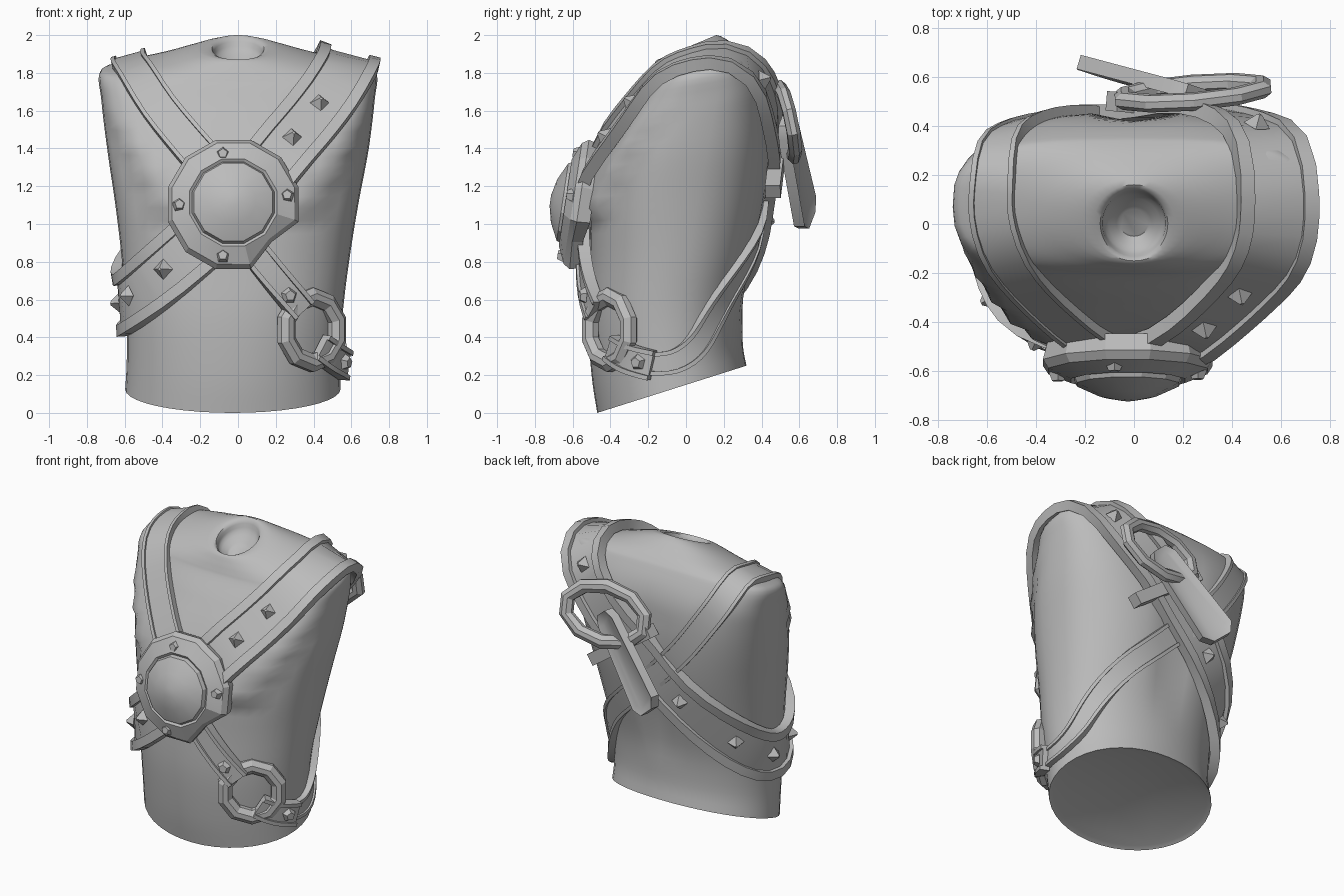
import bpy, bmesh, math
from mathutils import Vector, Matrix
from mathutils.bvhtree import BVHTree

if "Cube" in bpy.data.objects:
    bpy.data.objects.remove(bpy.data.objects["Cube"])

grey = bpy.data.materials.new("stone_grey")
grey.diffuse_color = (0.5, 0.5, 0.5, 1)
grey.use_nodes = True
grey.node_tree.nodes["Principled BSDF"].inputs["Base Color"].default_value = grey.diffuse_color


def finish(bm, name, angle=35):
    bmesh.ops.recalc_face_normals(bm, faces=bm.faces)
    me = bpy.data.meshes.new(name)
    bm.to_mesh(me)
    bm.free()
    ob = bpy.data.objects.new(name, me)
    me.materials.append(grey)
    bpy.context.collection.objects.link(ob)
    bpy.ops.object.select_all(action='DESELECT')
    ob.select_set(True)
    bpy.context.view_layer.objects.active = ob
    bpy.ops.object.shade_smooth_by_angle(angle=math.radians(angle))
    return ob


def catmull(pts, steps, cyclic=False):
    """Smooth resampling of a list of vectors."""
    n, out = len(pts), []
    for i in range(n if cyclic else n - 1):
        if cyclic:
            p = [pts[(i + k) % n] for k in (-1, 0, 1, 2)]
        else:
            p = [pts[min(max(i + k, 0), n - 1)] for k in (-1, 0, 1, 2)]
        for s in range(steps):
            t = s / steps
            out.append((p[1] * 2 + (p[2] - p[0]) * t + (p[0] * 2 - p[1] * 5 + p[2] * 4 - p[3]) * t * t
                        + (p[1] * 3 - p[0] - p[2] * 3 + p[3]) * t ** 3) * 0.5)
    if not cyclic:
        out.append(pts[-1].copy())
    return out


def skin(bm, rings, cyclic=False):
    """Bridge equal-sized closed vertex rings."""
    n = len(rings[0])
    for i in range(len(rings) if cyclic else len(rings) - 1):
        a, b = rings[i], rings[(i + 1) % len(rings)]
        for j in range(n):
            k = (j + 1) % n
            bm.faces.new((a[j], a[k], b[k], b[j]))


def frame(origin, normal, up='Y'):
    return Matrix.Translation(origin) @ Vector(normal).to_track_quat('Z', up).to_matrix().to_4x4()


# Torso: tilted rings as front y, front z, back y, back z, half width, front and back roundness
stations = [Vector(r) for r in (
    (-0.47, 0.00, 0.32, 0.25, 0.57, 2.0, 2.1), (-0.50, 0.20, 0.30, 0.38, 0.565, 2.0, 2.1),
    (-0.52, 0.50, 0.31, 0.60, 0.575, 2.1, 2.2), (-0.51, 0.80, 0.37, 0.87, 0.605, 2.2, 2.3),
    (-0.50, 1.08, 0.43, 1.15, 0.645, 2.3, 2.4), (-0.46, 1.30, 0.455, 1.40, 0.685, 2.3, 2.6),
    (-0.39, 1.46, 0.45, 1.60, 0.71, 2.3, 2.8), (-0.305, 1.61, 0.42, 1.73, 0.725, 2.3, 3.0),
    (-0.22, 1.73, 0.36, 1.85, 0.735, 2.3, 3.0), (-0.20, 1.77, 0.33, 1.89, 0.66, 2.3, 2.8),
    (-0.18, 1.82, 0.27, 1.94, 0.44, 2.1, 2.3), (-0.15, 1.87, 0.16, 2.00, 0.165, 2.0, 2.0),
    (-0.11, 1.82, 0.12, 1.92, 0.12, 2.0, 2.0), (-0.05, 1.79, 0.06, 1.85, 0.06, 2.0, 2.0))]
SIDES = 40
bm = bmesh.new()
rings = []
for fy, fz, by, bz, hw, fe, be in catmull(stations, 4):
    ring = []
    for j in range(SIDES):
        a = math.tau * j / SIDES
        c, s = math.cos(a), math.sin(a)
        power = 2 / (fe if s < 0 else be)
        x = hw * math.copysign(abs(c) ** power, c)
        v = math.copysign(abs(s) ** power, s)
        y = (fy + by) / 2 + v * (by - fy) / 2
        z = (fz + bz) / 2 + v * (bz - fz) / 2
        # chest muscles with a crisp lower edge, and a shallow spine groove
        if v < 0:
            lift = z - 1.03 - max(0, abs(x) - 0.4) * 1.8
            if 0 < lift < 0.55 and abs(x) > 0.02:
                y -= 0.06 * min(1, lift / 0.05) * (1 - lift / 0.55) * min(1, -v * 1.8)
        elif 0.5 < z < 1.8:
            y -= 0.04 * math.exp(-(x / 0.1) ** 2) * min(1, (z - 0.5) * 3, (1.8 - z) * 4)
        x -= 0.03 * max(0, 1 - z / 1.4)
        ring.append(bm.verts.new((x, y, z)))
    rings.append(ring)
skin(bm, rings)
bm.faces.new(rings[-1])
bottom = bm.faces.new(rings[0])
bmesh.ops.recalc_face_normals(bm, faces=bm.faces)
bmesh.ops.inset_individual(bm, faces=[bottom], thickness=0.03, depth=-0.012)
surface = BVHTree.FromBMesh(bm)
finish(bm, "torso", 45)


def strap(name, pts, w0, w1, rim, rim_h, panel_h, lift=0.0, cyclic=False, steps=4):
    """Rimmed band that follows the torso surface."""
    path = catmull([Vector(p) for p in pts], steps, cyclic)
    hits = [surface.find_nearest(p) for p in path]
    pos, nor = [h[0] for h in hits], [h[1] for h in hits]
    n = len(pos)

    def near(i, k):
        return (i + k) % n if cyclic else min(max(i + k, 0), n - 1)
    for _ in range(3):
        nor = [(nor[near(i, -1)] + nor[i] * 2 + nor[near(i, 1)]).normalized() for i in range(n)]
    pos = [(pos[near(i, -1)] + pos[i] * 2 + pos[near(i, 1)]) / 4 for i in range(n)]
    bm, rings = bmesh.new(), []
    for i in range(n):
        t = (pos[near(i, 1)] - pos[near(i, -1)]).normalized()
        side = t.cross(nor[i]).normalized()
        up = side.cross(t)
        h = (w0 + (w1 - w0) * i / (n - 1)) / 2
        section = [(-h, -0.02), (-h, rim_h), (rim - h, rim_h), (rim - h, panel_h),
                   (h - rim, panel_h), (h - rim, rim_h), (h, rim_h), (h, -0.02)]
        rings.append([bm.verts.new(pos[i] + side * u + up * (v + lift)) for u, v in section])
    skin(bm, rings, cyclic)
    if not cyclic:
        bm.faces.new(rings[0])
        bm.faces.new(rings[-1])
    return finish(bm, name, 30)


def stud(name, loc, normal, r, h, sides, tip=0.0):
    bm = bmesh.new()
    bmesh.ops.create_cone(bm, cap_ends=True, segments=sides, radius1=r, radius2=r * tip + 0.001, depth=h,
                          matrix=frame(Vector(loc), normal) @ Matrix.Translation((0, 0, h / 2)))
    finish(bm, name, 20)


def strap_stud(name, loc, offset, r, h, sides, tip):
    p, nrm = surface.find_nearest(Vector(loc))[:2]
    stud(name, p + nrm * offset, nrm, r, h, sides, tip)


# Wide studded strap running right round the body
strap("wide_strap", [(0.59, 0.1, 1.9), (0.56, -0.1, 1.8), (0.44, -0.33, 1.65), (0.28, -0.45, 1.45),
                     (0, -0.55, 1.1), (-0.38, -0.48, 0.76), (-0.58, -0.3, 0.6), (-0.66, -0.05, 0.57),
                     (-0.58, 0.2, 0.69), (-0.32, 0.40, 0.96), (0, 0.45, 1.26), (0.3, 0.46, 1.54),
                     (0.5, 0.4, 1.75)], 0.33, 0.33, 0.06, 0.045, 0.02, 0.02, True, 3)
for i, p in enumerate([(0.44, -0.33, 1.67), (0.29, -0.44, 1.47), (-0.4, -0.47, 0.76), (-0.58, -0.3, 0.62),
                       (-0.66, -0.05, 0.58), (-0.55, 0.24, 0.73), (-0.25, 0.43, 1.02), (0.5, 0.4, 1.76)]):
    strap_stud(f"strap_stud_{i}", p, 0.035, 0.055, 0.05, 4, 0.15)

# Narrow strap over the other shoulder, across the back and round the hip
strap("narrow_strap", [(0, -0.52, 1.1), (-0.2, -0.5, 1.37), (-0.42, -0.3, 1.63), (-0.57, -0.02, 1.85),
                       (-0.57, 0.18, 1.87), (-0.48, 0.4, 1.68), (-0.25, 0.45, 1.35), (0.05, 0.43, 1.05),
                       (0.34, 0.33, 0.77), (0.5, 0.2, 0.53), (0.56, 0.08, 0.36), (0.57, -0.06, 0.27),
                       (0.54, -0.2, 0.26)], 0.21, 0.12, 0.022, 0.03, 0.018, 0.01)
# Tabs on both sides of the ring
strap("upper_tab", [(0.02, -0.53, 0.94), (0.19, -0.52, 0.72), (0.34, -0.46, 0.53)],
      0.15, 0.15, 0.025, 0.045, 0.03, 0.03)
strap("lower_tab", [(0.43, -0.40, 0.35), (0.5, -0.3, 0.29), (0.56, -0.17, 0.25)],
      0.15, 0.16, 0.025, 0.045, 0.03, 0.03)
strap_stud("upper_tab_stud", (0.26, -0.5, 0.62), 0.06, 0.045, 0.03, 5, 0.6)
strap_stud("lower_tab_stud", (0.54, -0.24, 0.27), 0.06, 0.045, 0.03, 5, 0.6)


def faceted_ring(name, matrix, rx, ry, width, depth, count):
    """Ring with a bevelled, eight-sided section."""
    bm, rings = bmesh.new(), []
    section = [(-1, -0.4), (-1, 0.4), (-0.35, 1), (0.35, 1), (1, 0.4), (1, -0.4), (0.35, -1), (-0.35, -1)]
    for i in range(count):
        a = math.tau * (i + 0.5) / count
        rings.append([bm.verts.new(matrix @ Vector(((rx + u * width) * math.cos(a),
                                                    (ry + u * width) * math.sin(a), v * depth)))
                      for u, v in section])
    skin(bm, rings, True)
    finish(bm, name, 20)


faceted_ring("hip_ring", frame((0.39, -0.405, 0.44), (0.6, -0.8, 0)), 0.175, 0.175, 0.048, 0.045, 10)

# Round chest medallion, turned from a profile
tilt = frame((-0.025, -0.545, 1.1), (0, -1, 0.15))
bm, rings = bmesh.new(), []
for r, h in [(0.34, -0.05), (0.358, 0.02), (0.335, 0.055), (0.24, 0.095), (0.225, 0.085),
             (0.215, 0.11), (0.12, 0.155), (0.03, 0.175)]:
    rings.append([bm.verts.new(tilt @ Vector((r * math.cos(a), r * math.sin(a), h)))
                  for a in [math.tau * (j + 0.5) / 12 for j in range(12)]])
skin(bm, rings)
bm.faces.new(rings[0])
bm.faces.new(rings[-1])
# chipped lower edge
chip = min(rings[1], key=lambda v: (v.co.x - 0.23) ** 2 + (v.co.z - 0.83) ** 2)
k = rings[1].index(chip)
for ring in rings[:3]:
    ring[k].co = ring[k].co.lerp(tilt @ Vector((0, 0, 0.06)), 0.2)
finish(bm, "medallion", 15)
axis = Vector((0, -1, 0.15)).normalized()
for i, (x, z) in enumerate([(-0.08, 1.37), (0.26, 1.15), (-0.31, 1.1), (-0.08, 0.83)]):
    stud(f"medallion_stud_{i}", (x, -0.605 + (z - 1.1) * 0.15, z), axis, 0.04, 0.035, 5, 0.6)

# Back buckle, with a bar passing under the strap
faceted_ring("back_buckle", frame((0.24, 0.535, 1.54), (-0.08, 0.97, 0.2)), 0.29, 0.18, 0.045, 0.035, 10)
ends = Vector((-0.09, 0.5, 1.5)), Vector((0.38, 0.46, 1.17))
bm = bmesh.new()
bmesh.ops.create_cube(bm, size=1, matrix=frame((ends[0] + ends[1]) / 2, ends[1] - ends[0])
                      @ Matrix.Diagonal((0.08, 0.08, (ends[1] - ends[0]).length, 1)))
finish(bm, "buckle_bar")

# Loose strap end hanging from the buckle, with a sunken panel
start, d = Vector((0.25, 0.53, 1.55)), Vector((-0.42, 0.11, -0.53))
length = d.length
d.normalize()
n = d.cross(Vector((-0.25, 0.08, 0.18))).normalized()
w = n.cross(d)
bm = bmesh.new()
outline = [(0, -0.05), (0.06, -0.09), (length - 0.06, -0.125), (length, -0.07),
           (length, 0.07), (length - 0.06, 0.125), (0.06, 0.09), (0, 0.05)]
low = [bm.verts.new(start + d * u + w * v - n * 0.03) for u, v in outline]
high = [bm.verts.new(start + d * u + w * v + n * 0.03) for u, v in outline]
skin(bm, [low, high])
faces = [bm.faces.new(low), bm.faces.new(high)]
bmesh.ops.recalc_face_normals(bm, faces=bm.faces)
bmesh.ops.inset_individual(bm, faces=faces, thickness=0.04, depth=0)
bmesh.ops.translate(bm, verts=faces[0].verts, vec=n * 0.018)
bmesh.ops.translate(bm, verts=faces[1].verts, vec=n * -0.018)
finish(bm, "loose_strap_end")
